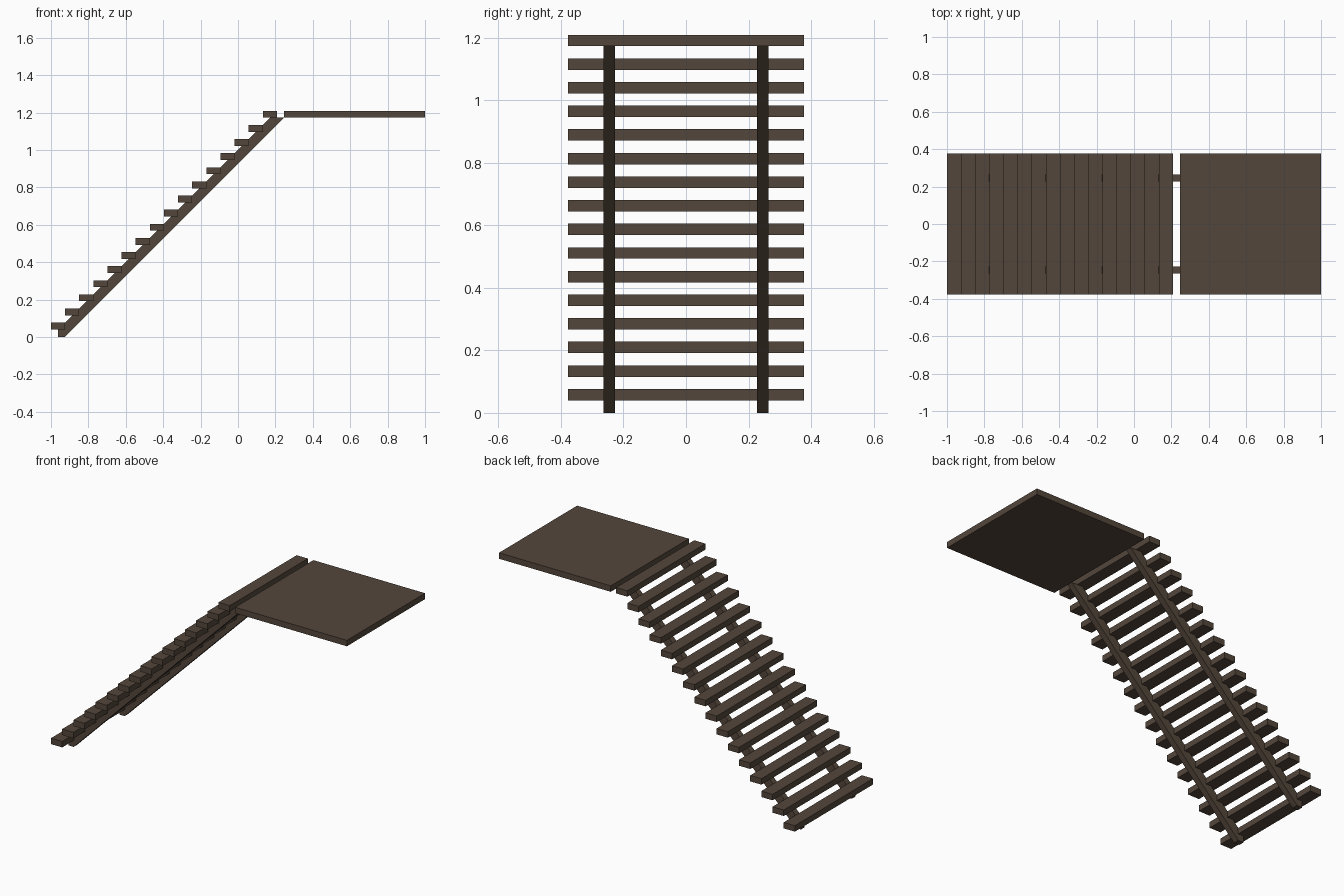
import bpy, bmesh

if "Cube" in bpy.data.objects:
    bpy.data.objects.remove(bpy.data.objects["Cube"])

wood = bpy.data.materials.new("dark brown wood")
wood.diffuse_color = (0.088, 0.062, 0.044, 1)
wood.use_nodes = True
wood.node_tree.nodes["Principled BSDF"].inputs["Base Color"].default_value = wood.diffuse_color


def prism(name, profile, y0, y1):
    """Extrude an x-z profile from y0 to y1."""
    bm = bmesh.new()
    face = bm.faces.new([bm.verts.new((x, y0, z)) for x, z in profile])
    ext = bmesh.ops.extrude_face_region(bm, geom=[face])
    verts = [g for g in ext["geom"] if isinstance(g, bmesh.types.BMVert)]
    bmesh.ops.translate(bm, verts=verts, vec=(0, y1 - y0, 0))
    bmesh.ops.recalc_face_normals(bm, faces=bm.faces)
    mesh = bpy.data.meshes.new(name)
    bm.to_mesh(mesh)
    bm.free()
    mesh.materials.append(wood)
    obj = bpy.data.objects.new(name, mesh)
    bpy.context.collection.objects.link(obj)
    return obj


def slab(name, x0, x1, z0, z1):
    return prism(name, [(x0, z0), (x1, z0), (x1, z1), (x0, z1)], -HALF, HALF)


HALF = 0.377        # half width of treads and landing
THICK = 0.0365      # board thickness
TOP = 1.209         # walking height of landing
STEPS = 16
RUN = RISE = 0.0755
DEPTH = 0.0755

# Treads, climbing towards +x
for i in range(STEPS):
    x = -1 + i * RUN
    z = TOP - THICK - (STEPS - 1 - i) * RISE
    slab(f"tread_{i + 1:02d}", x, x + DEPTH, z, z + THICK)

# Landing at the top
slab("landing", 0.245, 1.0, TOP - THICK, TOP)

# Two sloping stringers under the treads
under = TOP - THICK
profile = [(-0.962, 0), (-0.926, 0), (0.246, under), (0.171, under), (-0.962, 0.04)]
for side, y in (("front", -0.246), ("back", 0.246)):
    prism(f"{side}_stringer", profile, y - 0.0185, y + 0.0185)
